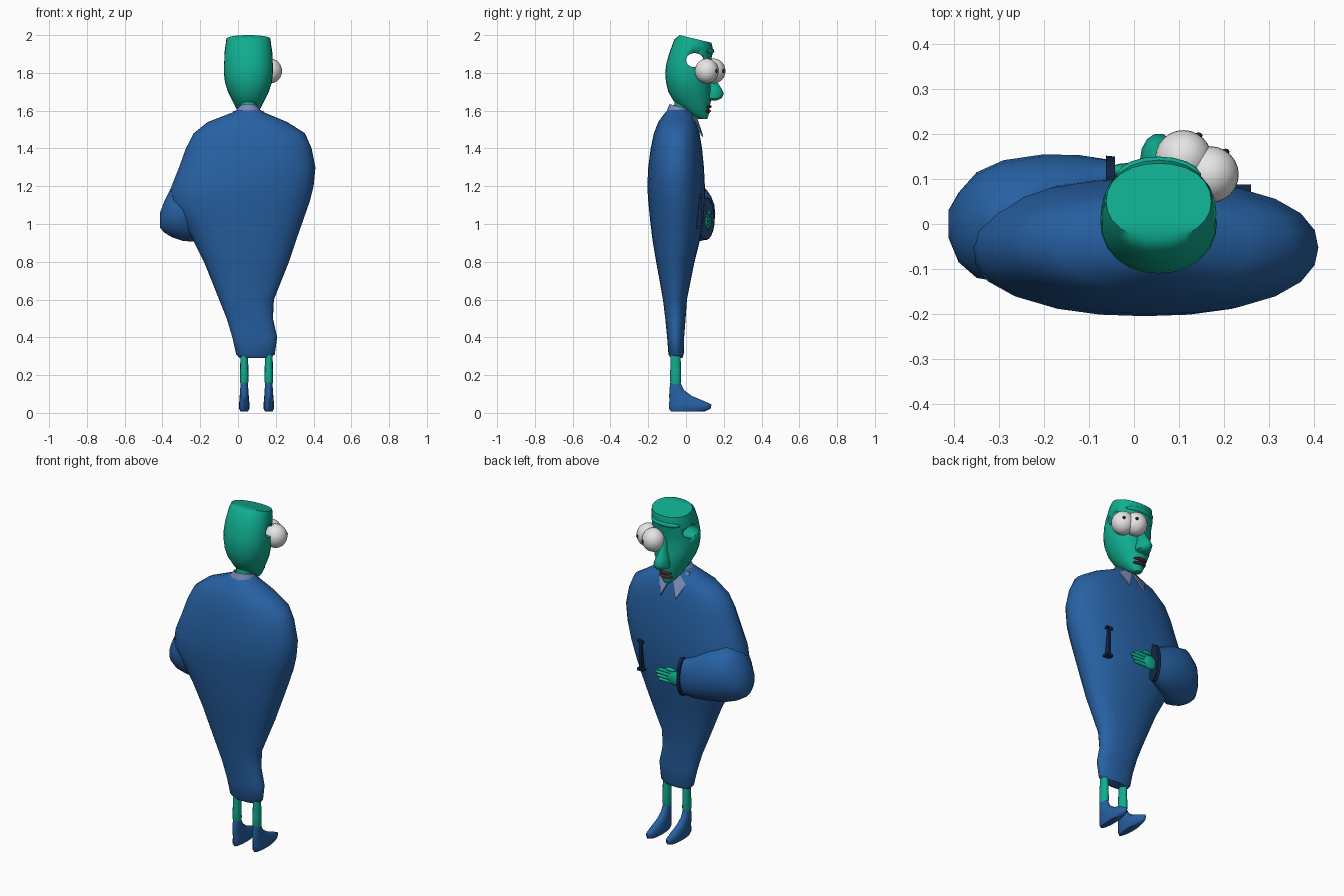
import bpy, bmesh
from math import sin, cos, pi, radians
from mathutils import Vector

cube = bpy.data.objects.get("Cube")
if cube:
    bpy.data.objects.remove(cube, do_unlink=True)


def material(name, color):
    mat = bpy.data.materials.new(name)
    mat.use_nodes = True
    mat.diffuse_color = (*color, 1)
    mat.node_tree.nodes["Principled BSDF"].inputs["Base Color"].default_value = (*color, 1)
    return mat


BLUE = material("suit blue", (0.02, 0.12, 0.37))
GREEN = material("skin green", (0.005, 0.42, 0.28))
COLLAR = material("collar grey blue", (0.2, 0.25, 0.48))
WHITE = material("eye white", (0.8, 0.78, 0.78))
DARK = material("trim navy", (0.006, 0.02, 0.06))
RED = material("mouth red", (0.1, 0.015, 0.02))
MID = 0.055  # head and legs are centred on this x


def finish(name, bm, mat, smooth=True):
    bmesh.ops.recalc_face_normals(bm, faces=bm.faces)
    mesh = bpy.data.meshes.new(name)
    bm.to_mesh(mesh)
    bm.free()
    mesh.materials.append(mat)
    obj = bpy.data.objects.new(name, mesh)
    bpy.context.collection.objects.link(obj)
    bpy.ops.object.select_all(action='DESELECT')
    obj.select_set(True)
    bpy.context.view_layer.objects.active = obj
    if smooth:
        bpy.ops.object.shade_smooth_by_angle(angle=radians(50))
    return obj


def loft(name, mat, rings, axis="z", sides=20, power=2.0, tilt=0.0, caps=True):
    """Skin rings of (position, a min, a max, b min, b max); a, b are the other two axes in order."""
    bm = bmesh.new()
    loops = []
    for t, a0, a1, b0, b1 in rings:
        loop = []
        for i in range(sides):
            c, s = cos(2 * pi * i / sides), sin(2 * pi * i / sides)
            k = (abs(c) ** power + abs(s) ** power) ** (-1 / power)
            a = (a0 + a1) / 2 + (a1 - a0) / 2 * c * k
            b = (b0 + b1) / 2 + (b1 - b0) / 2 * s * k
            h = t + tilt * (b - (b0 + b1) / 2)
            loop.append(bm.verts.new((a, b, h) if axis == "z" else (h, a, b)))
        loops.append(loop)
    for low, high in zip(loops, loops[1:]):
        for i in range(sides):
            j = (i + 1) % sides
            bm.faces.new((low[i], low[j], high[j], high[i]))
    if caps:
        bm.faces.new(loops[0])
        bm.faces.new(loops[-1])
    return finish(name, bm, mat)


def ball(name, mat, center, size, u=24, v=14):
    bm = bmesh.new()
    bmesh.ops.create_uvsphere(bm, u_segments=u, v_segments=v, radius=1)
    for vert in bm.verts:
        vert.co = Vector(center) + Vector([p * q for p, q in zip(vert.co, size)])
    return finish(name, bm, mat)


def box(name, mat, center, size):
    bm = bmesh.new()
    bmesh.ops.create_cube(bm, size=1)
    for vert in bm.verts:
        vert.co = Vector(center) + Vector([p * q for p, q in zip(vert.co, size)])
    return finish(name, bm, mat, False)


# Bulky one-piece suit
loft("suit_body", BLUE, [
    (0.29, 0.01, 0.17, -0.08, -0.02),
    (0.31, -0.01, 0.195, -0.093, -0.012),
    (0.4, -0.03, 0.207, -0.1, -0.01),
    (0.5, -0.06, 0.185, -0.11, -0.002),
    (0.6, -0.1, 0.19, -0.122, 0.005),
    (0.8, -0.18, 0.27, -0.158, 0.045),
    (0.92, -0.24, 0.31, -0.178, 0.075),
    (1.02, -0.3, 0.345, -0.19, 0.092),
    (1.12, -0.365, 0.38, -0.2, 0.1),
    (1.2, -0.352, 0.4, -0.205, 0.1),
    (1.3, -0.312, 0.41, -0.2, 0.095),
    (1.4, -0.276, 0.39, -0.187, 0.085),
    (1.48, -0.235, 0.355, -0.17, 0.072),
    (1.54, -0.16, 0.26, -0.147, 0.055),
    (1.59, -0.03, 0.14, -0.11, 0.035),
    (1.615, 0.01, 0.1, -0.085, 0.015)], sides=24, power=2.25)

# Folded sleeve with its cuff, and the hand resting on the chest
loft("sleeve", BLUE, [
    (-0.413, -0.03, 0.03, 0.98, 1.06),
    (-0.39, -0.085, 0.07, 0.955, 1.12),
    (-0.35, -0.12, 0.115, 0.93, 1.2),
    (-0.29, -0.13, 0.142, 0.91, 1.24),
    (-0.2, -0.08, 0.155, 0.905, 1.21),
    (-0.12, 0.0, 0.153, 0.91, 1.16),
    (-0.055, 0.06, 0.143, 0.925, 1.13)], axis="x")
loft("cuff_trim", DARK, [
    (-0.062, 0.06, 0.152, 0.915, 1.142),
    (-0.042, 0.06, 0.15, 0.918, 1.138)], axis="x")
ball("palm", GREEN, (-0.01, 0.118, 1.01), (0.05, 0.018, 0.042), 14, 8)
for i in range(4):
    z = 0.982 + 0.019 * i
    reach = 0.1 + 0.01 * (i % 3)
    loft(f"finger_{i + 1}", GREEN, [
        (0, 0.107, 0.129, z - 0.01, z + 0.01),
        (reach - 0.012, 0.108, 0.126, z - 0.009, z + 0.009),
        (reach, 0.113, 0.121, z - 0.004, z + 0.004)], axis="x", sides=8)
ball("thumb", GREEN, (0.015, 0.125, 1.058), (0.035, 0.012, 0.011), 10, 6)

# Pocket slit on the other side of the chest
box("pocket_slit", DARK, (0.24, 0.07, 1.065), (0.016, 0.03, 0.16))
for end in (-1, 1):
    box("pocket_slit_end", DARK, (0.24, 0.07, 1.065 + end * 0.083), (0.04, 0.036, 0.014))

# Legs and shoes
for side, name in ((-1, "right"), (1, "left")):
    x = 0.098 + side * 0.065
    loft(name + "_leg", GREEN, [
        (z, x - r, x + r, -0.055 - r * 1.3, -0.055 + r * 1.3)
        for z, r in ((0.14, 0.018), (0.17, 0.023), (0.22, 0.022), (0.27, 0.021), (0.31, 0.02))],
        sides=12)
    loft(name + "_shoe", BLUE, [
        (z, x - w, x + w, heel, toe) for z, w, heel, toe in (
            (0.008, 0.02, -0.08, 0.1), (0.022, 0.027, -0.09, 0.13),
            (0.045, 0.028, -0.09, 0.135), (0.065, 0.026, -0.088, 0.09),
            (0.09, 0.024, -0.089, 0.03), (0.12, 0.022, -0.088, -0.01),
            (0.16, 0.019, -0.083, -0.03))], sides=16)

# Neck and collar
loft("neck", GREEN, [(1.54, 0.01, 0.1, -0.07, 0.02), (1.68, 0.01, 0.1, -0.06, 0.03)], sides=14)
loft("collar_band", COLLAR, [
    (1.58, MID - 0.08, MID + 0.08, -0.1, 0.05),
    (1.618, MID - 0.05, MID + 0.05, -0.088, 0.035)], tilt=-0.28, caps=False)
for side, name in ((-1, "right"), (1, "left")):
    bm = bmesh.new()
    points = [(0.0, 0.055, 1.575), (0.08, 0.0, 1.6), (0.085, 0.05, 1.54), (0.05, 0.092, 1.465)]
    bm.faces.new([bm.verts.new((MID + side * x, y, z)) for x, y, z in points])
    flap = finish(name + "_collar_point", bm, COLLAR, False)
    flap.modifiers.new("thickness", 'SOLIDIFY').thickness = 0.008

# Flat-topped head with a narrow jaw
head = loft("head", GREEN, [
    (z, MID - w, MID + w, back, front) for z, w, back, front in (
        (1.555, 0.022, 0.068, 0.112), (1.575, 0.04, 0.03, 0.12),
        (1.61, 0.063, -0.02, 0.122), (1.65, 0.083, -0.065, 0.132),
        (1.7, 0.108, -0.094, 0.135), (1.75, 0.124, -0.106, 0.13),
        (1.8, 0.13, -0.11, 0.125), (1.85, 0.13, -0.104, 0.128),
        (1.9, 0.128, -0.09, 0.14), (1.95, 0.12, -0.062, 0.142),
        (1.98, 0.117, -0.033, 0.135))], sides=24, power=2.15)
for vert in head.data.vertices:  # the crown slopes down to the face
    if vert.co.z > 1.94:
        vert.co.z -= (vert.co.y - 0.05) * 0.24

# Eye sockets cut through both temples
cutter = loft("socket_cutter", GREEN, [
    (-0.3, 0.0, 0.092, 1.83, 1.905), (0.4, 0.0, 0.092, 1.83, 1.905)], axis="x")
cutter.hide_render = True
cut = head.modifiers.new("sockets", 'BOOLEAN')
cut.operation = 'DIFFERENCE'
cut.object = cutter
bpy.context.view_layer.objects.active = head
bpy.ops.object.modifier_apply(modifier="sockets")
bpy.data.objects.remove(cutter, do_unlink=True)

# Brow, nose and mouth
ball("brow", GREEN, (MID, 0.105, 1.915), (0.095, 0.045, 0.022), 18, 10)
loft("nose", GREEN, [
    (z, MID - w, MID + w, 0.08, front) for z, w, front in (
        (1.655, 0.022, 0.165), (1.665, 0.04, 0.19), (1.69, 0.042, 0.202),
        (1.72, 0.034, 0.188), (1.76, 0.022, 0.16), (1.83, 0.016, 0.135))], sides=14)
for z, reach in ((1.622, 0.026), (1.598, 0.022)):
    ball("lip", RED, (MID, 0.11, z), (0.042, reach, 0.012), 16, 8)

# Bulging eyes, set to one side of the nose
look = Vector((0.55, 0.83, 0))
for x, y, name in ((0.11, 0.146, "inner"), (0.17, 0.11, "outer")):
    center = Vector((x, y, 1.81))
    ball(name + "_eye", WHITE, center, (0.063, 0.063, 0.066))
    ball(name + "_pupil", DARK, center + look * 0.061, (0.009, 0.007, 0.01), 12, 8)
